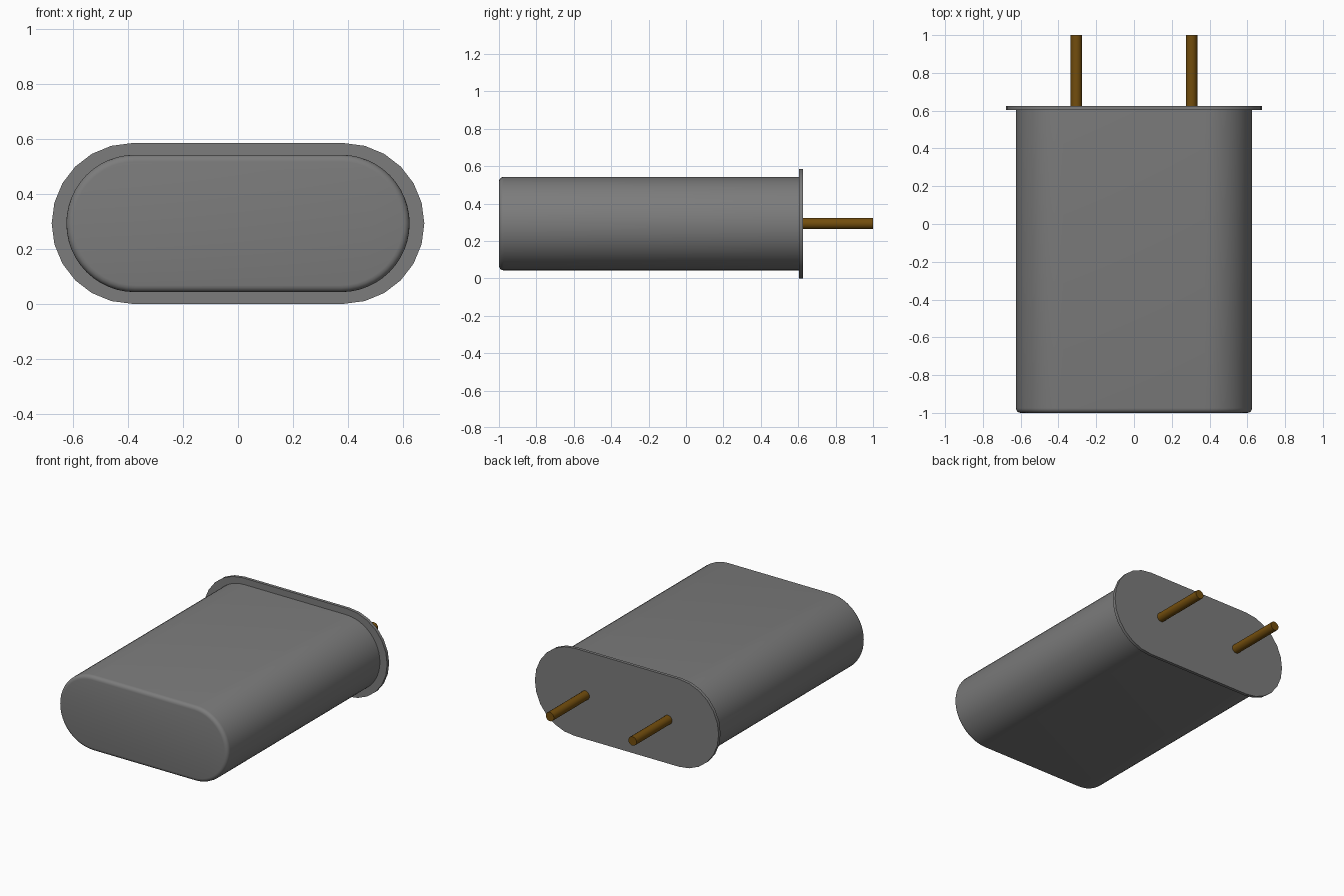
import bpy, bmesh, math
from mathutils import Matrix

if "Cube" in bpy.data.objects:
    bpy.data.objects.remove(bpy.data.objects["Cube"])

MID = 0.2925  # height of the centre line


def material(name, rgb):
    m = bpy.data.materials.new(name)
    m.diffuse_color = (*rgb, 1)
    m.use_nodes = True
    m.node_tree.nodes["Principled BSDF"].inputs["Base Color"].default_value = m.diffuse_color
    return m


grey = material("grey metal", (0.2, 0.2, 0.2))
brass = material("dark brass", (0.17, 0.075, 0.004))


def stadium(cx, r, n):
    """Outline with two half-round ends of n segments each."""
    pts = []
    for side, start in ((1, -90), (-1, 90)):
        for i in range(n + 1):
            a = math.radians(start + 180 * i / n)
            pts.append((side * cx + r * math.cos(a), MID + r * math.sin(a)))
    return pts


def loft(name, rings, mat, angle):
    """Join same-sized outlines at given y positions and cap both ends."""
    bm = bmesh.new()
    loops = [[bm.verts.new((x, y, z)) for x, z in pts] for y, pts in rings]
    for a, b in zip(loops, loops[1:]):
        for i in range(len(a)):
            j = (i + 1) % len(a)
            bm.faces.new((a[i], a[j], b[j], b[i]))
    bm.faces.new(loops[0])
    bm.faces.new(loops[-1])
    bmesh.ops.recalc_face_normals(bm, faces=bm.faces)
    finish(name, bm, mat, angle)


def finish(name, bm, mat, angle):
    me = bpy.data.meshes.new(name)
    bm.to_mesh(me)
    bm.free()
    me.materials.append(mat)
    ob = bpy.data.objects.new(name, me)
    bpy.context.collection.objects.link(ob)
    bpy.ops.object.select_all(action='DESELECT')
    ob.select_set(True)
    bpy.context.view_layer.objects.active = ob
    bpy.ops.object.shade_smooth_by_angle(angle=math.radians(angle))


# Can with a rounded front rim
R, CX, BEVEL = 0.25, 0.375, 0.025
rings = []
for i in range(5):
    a = math.radians(90 * i / 4)
    rings.append((-1 + BEVEL * (1 - math.sin(a)),
                  stadium(CX, R - BEVEL * (1 - math.cos(a)), 24)))
rings.reverse()
rings.append((0.605, stadium(CX, R, 24)))
loft("can", rings, grey, 40)

# Base flange
edge = stadium(0.386, MID, 12)
loft("base_flange", [(0.604, edge), (0.625, edge)], grey, 30)

# Contact pins
for name, x in (("left_pin", -0.305), ("right_pin", 0.305)):
    bm = bmesh.new()
    place = Matrix.Translation((x, 0.81, MID)) @ Matrix.Rotation(math.pi / 2, 4, 'X')
    bmesh.ops.create_cone(bm, cap_ends=True, segments=16, radius1=0.03,
                          radius2=0.03, depth=0.38, matrix=place)
    finish(name, bm, brass, 40)
